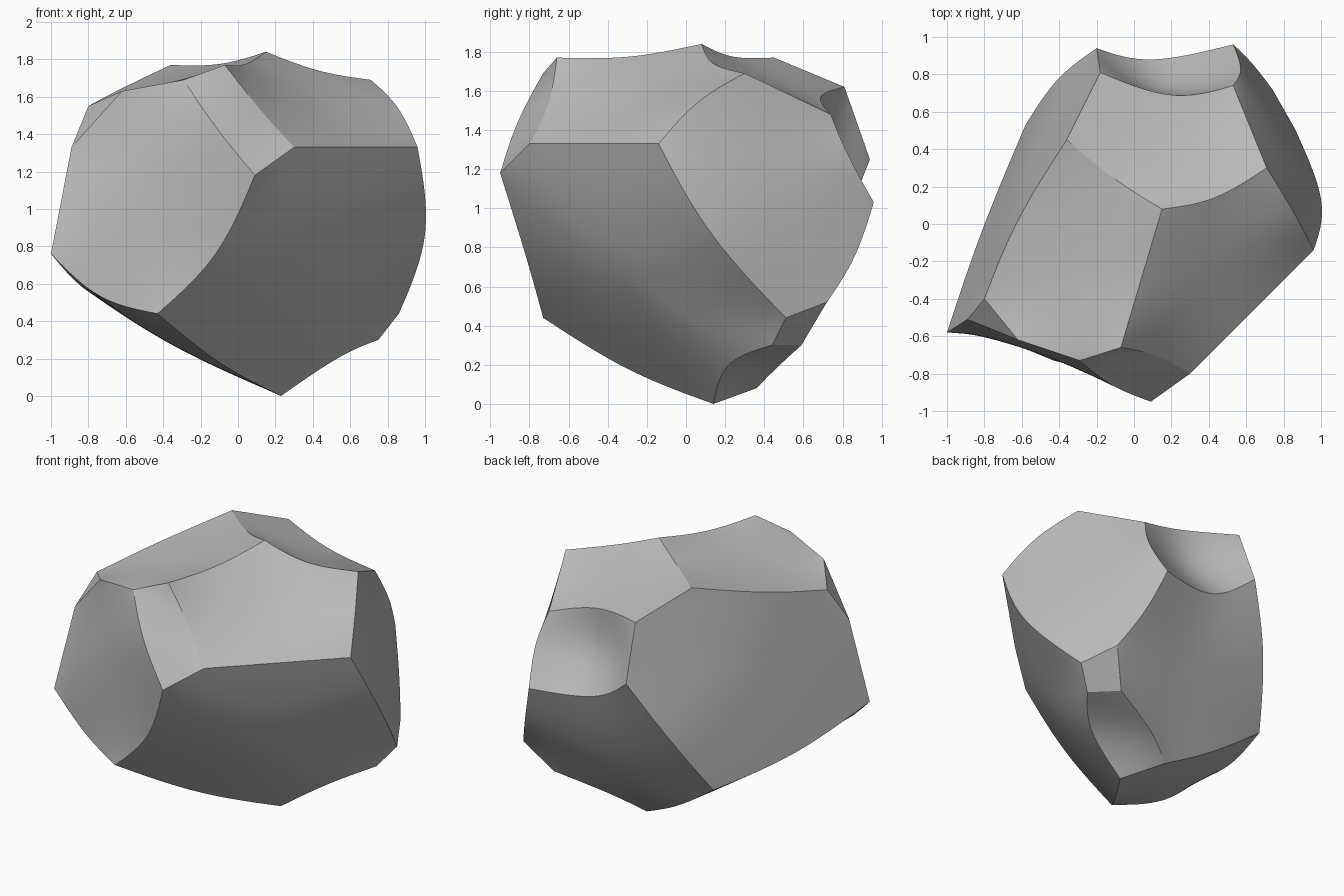
import bpy
import bmesh
from mathutils import Vector

cube = bpy.data.objects.get("Cube")
if cube:
    bpy.data.objects.remove(cube, do_unlink=True)

# Corners where the chipped facets meet
corners = {
    "left_tip": (-1, -.58, .76), "base": (.23, .14, 0), "nose": (.09, -.95, 1.18),
    "brow": (.3, -.8, 1.33), "cheek": (.96, -.14, 1.33), "chin": (-.43, -.73, .44),
    "strip_left": (-.29, -.73, 1.69), "strip_right": (-.07, -.66, 1.77),
    "peak": (.15, .08, 1.84), "top_left": (-.36, .45, 1.77), "top_right": (.71, .3, 1.69),
    "scoop_top_right": (.53, .74, 1.48), "scoop_top_left": (-.18, .81, 1.62),
    "scoop_low_left": (-.2, .94, 1.25), "scoop_low_right": (.53, .96, 1.03),
    "chip_front": (.86, .51, .44), "chip_back": (.74, .72, .52),
    "chip_low_front": (.75, .44, .3), "chip_low_back": (.6, .59, .3),
    "base_back": (.05, .36, .08), "back_left": (-.58, .53, .46),
    "shoulder_front": (-.62, -.62, 1.63), "shoulder_back": (-.8, -.4, 1.55),
    "shoulder_low": (-.89, -.51, 1.33),
}

# Points that curved facet borders pass through
bends = {
    ("cheek", "chip_front"): (1, .13, .87), ("cheek", "top_right"): (.855, .06, 1.54),
    ("scoop_low_right", "chip_back"): (.63, .86, .75), ("peak", "top_right"): (.43, .14, 1.74),
    ("peak", "top_left"): (-.1, .24, 1.775), ("peak", "strip_right"): (.04, -.29, 1.775),
    ("scoop_top_left", "scoop_top_right"): (.2, .69, 1.57),
    ("scoop_low_left", "scoop_low_right"): (.1, .88, 1.06),
    ("scoop_top_right", "scoop_low_right"): (.57, .83, 1.27),
    ("chip_low_front", "base"): (.53, .22, .2), ("chip_low_back", "base_back"): (.26, .47, .19),
    ("chin", "base"): (-.1, -.3, .18), ("left_tip", "chin"): (-.74, -.615, .535),
    ("nose", "chin"): (-.12, -.82, .76), ("back_left", "scoop_low_left"): (-.41, .77, .86),
    ("shoulder_back", "top_left"): (-.62, .02, 1.645),
    ("left_tip", "back_left"): (-.81, -.03, .565), ("base_back", "back_left"): (-.26, .45, .24),
    ("strip_right", "brow"): (.12, -.705, 1.53), ("strip_left", "nose"): (-.12, -.86, 1.44),
}

# Facets: corner loop, and how far the middle swells outward (negative = hollow)
facets = [
    ("nose brow cheek chip_front chip_low_front base chin", .1),
    ("nose strip_left shoulder_front shoulder_low left_tip chin", .01),
    ("nose brow strip_right strip_left", 0),
    ("brow strip_right peak top_right cheek", -.02),
    ("strip_right strip_left shoulder_front shoulder_back top_left peak", -.01),
    ("peak top_left scoop_top_left scoop_top_right top_right", -.02),
    ("cheek top_right scoop_top_right scoop_low_right chip_back chip_front", .02),
    ("scoop_top_left scoop_top_right scoop_low_right scoop_low_left", -.12),
    ("scoop_low_left scoop_low_right chip_back chip_low_back base_back back_left", .01),
    ("chip_front chip_back chip_low_back chip_low_front", 0),
    ("chip_low_front chip_low_back base_back base", -.02),
    ("base base_back back_left left_tip chin", .025),
    ("top_left shoulder_back shoulder_low left_tip back_left scoop_low_left scoop_top_left", .03),
    ("shoulder_front shoulder_back shoulder_low", 0),
]

bm = bmesh.new()
crease = bm.edges.layers.float.new("crease_edge")
points = {name: bm.verts.new(co) for name, co in corners.items()}
bend_at = {frozenset(pair): Vector(co) for pair, co in bends.items()}
middles = {}


def border_middle(a, b):
    """Shared middle vertex of a border, overshot so the smoothed curve meets the bend."""
    key = frozenset((a, b))
    if key not in middles:
        chord = (points[a].co + points[b].co) / 2
        middles[key] = bm.verts.new(chord + (bend_at.get(key, chord) - chord) * 1.5)
    return middles[key]


heart = Vector((0, 0, .95))
for loop, swell in facets:
    names = loop.split()
    count = len(names)
    mids = [border_middle(names[i], names[(i + 1) % count]) for i in range(count)]
    centre = sum((m.co for m in mids), Vector()) / count
    ring = [points[n].co for n in names]
    normal = sum((ring[i].cross(ring[(i + 1) % count]) for i in range(count)), Vector()).normalized()
    if normal.dot(centre - heart) < 0:
        normal.negate()
    hub = bm.verts.new(centre + normal * swell * 1.6)
    for i, name in enumerate(names):
        bm.faces.new((points[name], mids[i], hub, mids[i - 1]))

# Facet borders stay crisp while the facets themselves are smoothed
border_verts = set(points.values())
for edge in bm.edges:
    if border_verts.intersection(edge.verts):
        edge[crease] = 1
        edge.smooth = False
for face in bm.faces:
    face.smooth = True
bmesh.ops.recalc_face_normals(bm, faces=bm.faces[:])

mesh = bpy.data.meshes.new("rock")
bm.to_mesh(mesh)
bm.free()
rock = bpy.data.objects.new("rock", mesh)
bpy.context.collection.objects.link(rock)

subdivision = rock.modifiers.new("soft_facets", "SUBSURF")
subdivision.levels = subdivision.render_levels = 4

# Plain grey stone
stone = bpy.data.materials.new("grey_stone")
stone.use_nodes = True
grey = (.5, .5, .5, 1)
stone.diffuse_color = grey
stone.node_tree.nodes["Principled BSDF"].inputs["Base Color"].default_value = grey
mesh.materials.append(stone)
